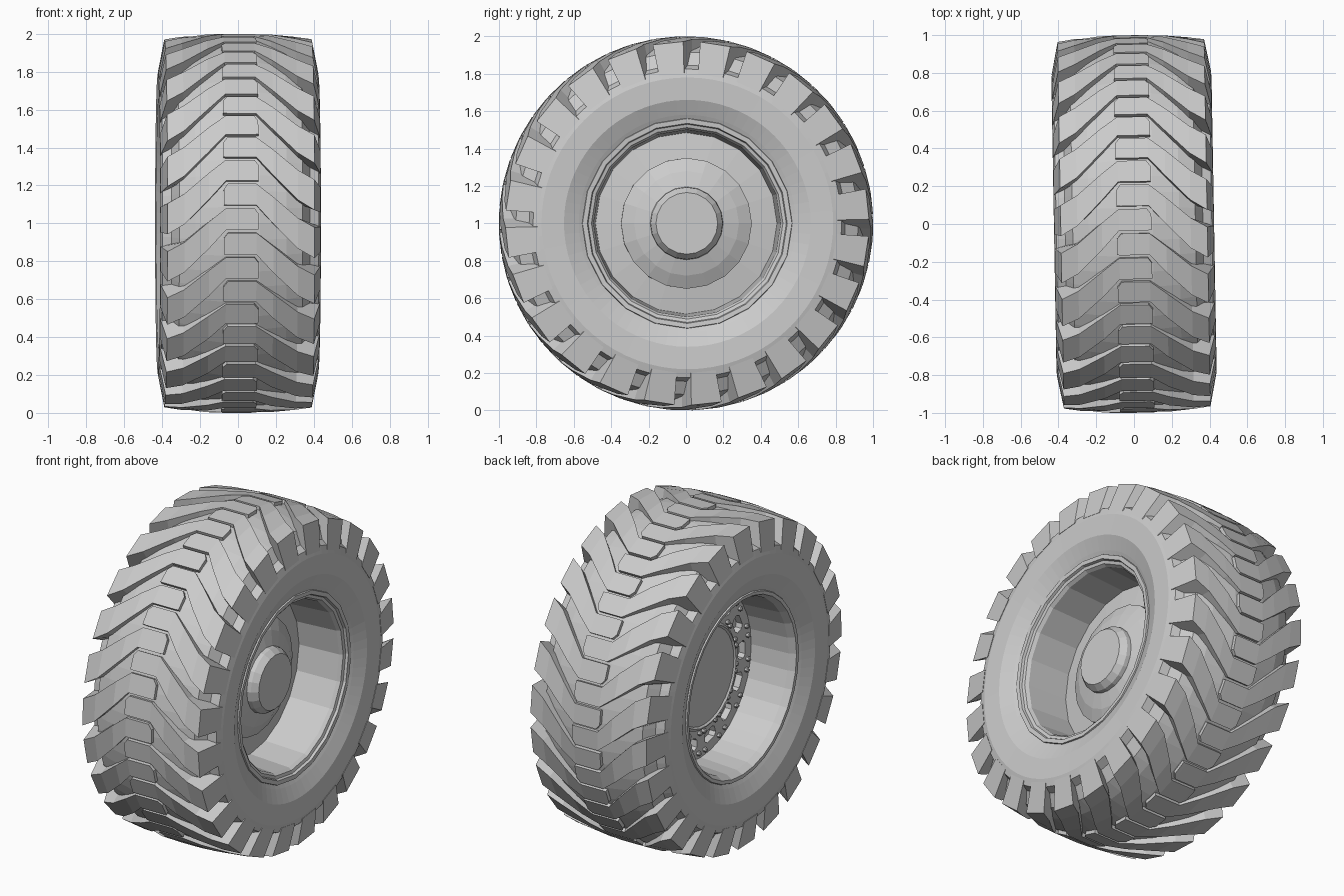
import bpy, bmesh, math
from math import sin, cos, pi, radians

if "Cube" in bpy.data.objects:
    bpy.data.objects.remove(bpy.data.objects["Cube"])

N_LUGS = 24
YAW = radians(1.0)  # the wheel is turned very slightly


def polar(x, r, deg):
    """Point on the wheel: angle 0 faces front (-y), 90 is the top."""
    a = radians(deg)
    return (x, -r * cos(a), 1 + r * sin(a))


def finish(bm, name, smooth=None):
    bmesh.ops.remove_doubles(bm, verts=bm.verts, dist=1e-5)
    bmesh.ops.recalc_face_normals(bm, faces=bm.faces)
    me = bpy.data.meshes.new(name)
    bm.to_mesh(me)
    bm.free()
    ob = bpy.data.objects.new(name, me)
    bpy.context.collection.objects.link(ob)
    ob.rotation_euler.z = YAW
    if smooth:
        bpy.ops.object.select_all(action='DESELECT')
        ob.select_set(True)
        bpy.context.view_layer.objects.active = ob
        bpy.ops.object.shade_smooth_by_angle(angle=radians(smooth))
    return ob


def lathe(name, profile, segs, closed=False, smooth=None):
    """Spin an (x, radius) profile about the axle."""
    bm = bmesh.new()
    rings = [[bm.verts.new(polar(x, r, 360 * i / segs)) for x, r in profile]
             for i in range(segs)]
    n = len(profile)
    for i in range(segs):
        a, b = rings[i], rings[(i + 1) % segs]
        for j in range(n if closed else n - 1):
            k = (j + 1) % n
            bm.faces.new((a[j], a[k], b[k], b[j]))
    return finish(bm, name, smooth)


def add_loft(bm, sections):
    """Closed solid through equal-length loops of points."""
    loops = [[bm.verts.new(p) for p in s] for s in sections]
    n = len(loops[0])
    for a, b in zip(loops, loops[1:]):
        for j in range(n):
            k = (j + 1) % n
            bm.faces.new((a[j], a[k], b[k], b[j]))
    bm.faces.new(loops[0])
    bm.faces.new(loops[-1][::-1])


# Tyre carcass: groove floor, shoulders, sidewalls
half = [(0.10, 0.978), (0.24, 0.95), (0.325, 0.915), (0.365, 0.845), (0.412, 0.825),
        (0.424, 0.78), (0.42, 0.66), (0.385, 0.58), (0.36, 0.53)]
lathe("tyre_carcass", [(-x, r) for x, r in reversed(half)] + half, 72, True)

# Tread lugs: tongue across the centre, arm sweeping back to the shoulder
# x top, r top, x bottom, r bottom, low angle, high angle
STATIONS = [
    (-0.092, 0.999, -0.092, 0.94, 11.6, 16.4),
    (-0.070, 1.000, -0.070, 0.94, 11.5, 18.1),
    (0.080, 1.000, 0.080, 0.94, 11.5, 18.1),
    (0.170, 0.996, 0.170, 0.92, 5.8, 14.0),
    (0.300, 0.984, 0.300, 0.84, -1.8, 7.6),
    (0.388, 0.972, 0.422, 0.80, -4.9, 4.7),
]
for side, name, phase in ((-1, "left_tread_lugs", 1.5), (1, "right_tread_lugs", 9.0)):
    bm = bmesh.new()
    for i in range(N_LUGS):
        t = phase + 360 * i / N_LUGS
        add_loft(bm, [[polar(side * xt, rt, t + lo), polar(side * xt, rt, t + hi),
                       polar(side * xb, rb, t + hi), polar(side * xb, rb, t + lo)]
                      for xt, rt, xb, rb, lo, hi in STATIONS])
    finish(bm, name)

# Rim barrel and lips on each side
lathe("right_rim", [(0.35, 0.57), (0.382, 0.56), (0.38, 0.535), (0.365, 0.53),
                    (0.36, 0.512), (0.34, 0.50), (0.08, 0.485)], 20)
lathe("left_rim", [(-0.35, 0.57), (-0.382, 0.555), (-0.38, 0.535), (-0.36, 0.525),
                   (-0.34, 0.515), (-0.09, 0.50)], 32)

# Outer hub with raised cap on the right
lathe("right_hub", [(0.08, 0.50), (0.10, 0.35), (0.13, 0.35), (0.165, 0.28),
                    (0.19, 0.195), (0.215, 0.192), (0.25, 0.165), (0.25, 0)], 20)

# Wheel disc on the left with a ring of slots
disc = lathe("left_wheel_disc", [(-0.10, 0.51), (-0.10, 0.26), (-0.03, 0.26), (-0.03, 0.51)],
             48, True)
N_SLOTS = 14
bm = bmesh.new()
slot = [(-0.052, -0.02), (-0.032, -0.036), (0.032, -0.036), (0.052, -0.02),
        (0.052, 0.02), (0.032, 0.036), (-0.032, 0.036), (-0.052, 0.02)]
for i in range(N_SLOTS):
    t = 360 * i / N_SLOTS
    add_loft(bm, [[polar(x, 0.405 + dr, t + math.degrees(s / 0.405)) for s, dr in slot]
                  for x in (-0.14, -0.06)])
cutter = finish(bm, "slot_cutter")
cutter.hide_render = True
cutter.hide_set(True)
mod = disc.modifiers.new("slots", 'BOOLEAN')
mod.operation = 'DIFFERENCE'
mod.solver = 'EXACT'
mod.object = cutter

# Hub plate on the left with a stepped edge
lathe("left_hub_plate", [(-0.09, 0.318), (-0.125, 0.315), (-0.135, 0.30), (-0.125, 0.29),
                         (-0.125, 0)], 32)

# Bolts: an inner and an outer ring, two per slot
bm = bmesh.new()
for i in range(N_SLOTS):
    for r, offsets in ((0.345, (9.5, 16.2)), (0.465, (9.0, 16.7))):
        for off in offsets:
            c = polar(0, r, 360 * i / N_SLOTS + off)
            add_loft(bm, [[(x, c[1] + q * cos(k * pi / 3), c[2] + q * sin(k * pi / 3))
                           for k in range(6)]
                          for x, q in ((-0.095, 0.014), (-0.115, 0.014), (-0.12, 0.009))])
finish(bm, "left_wheel_bolts")
